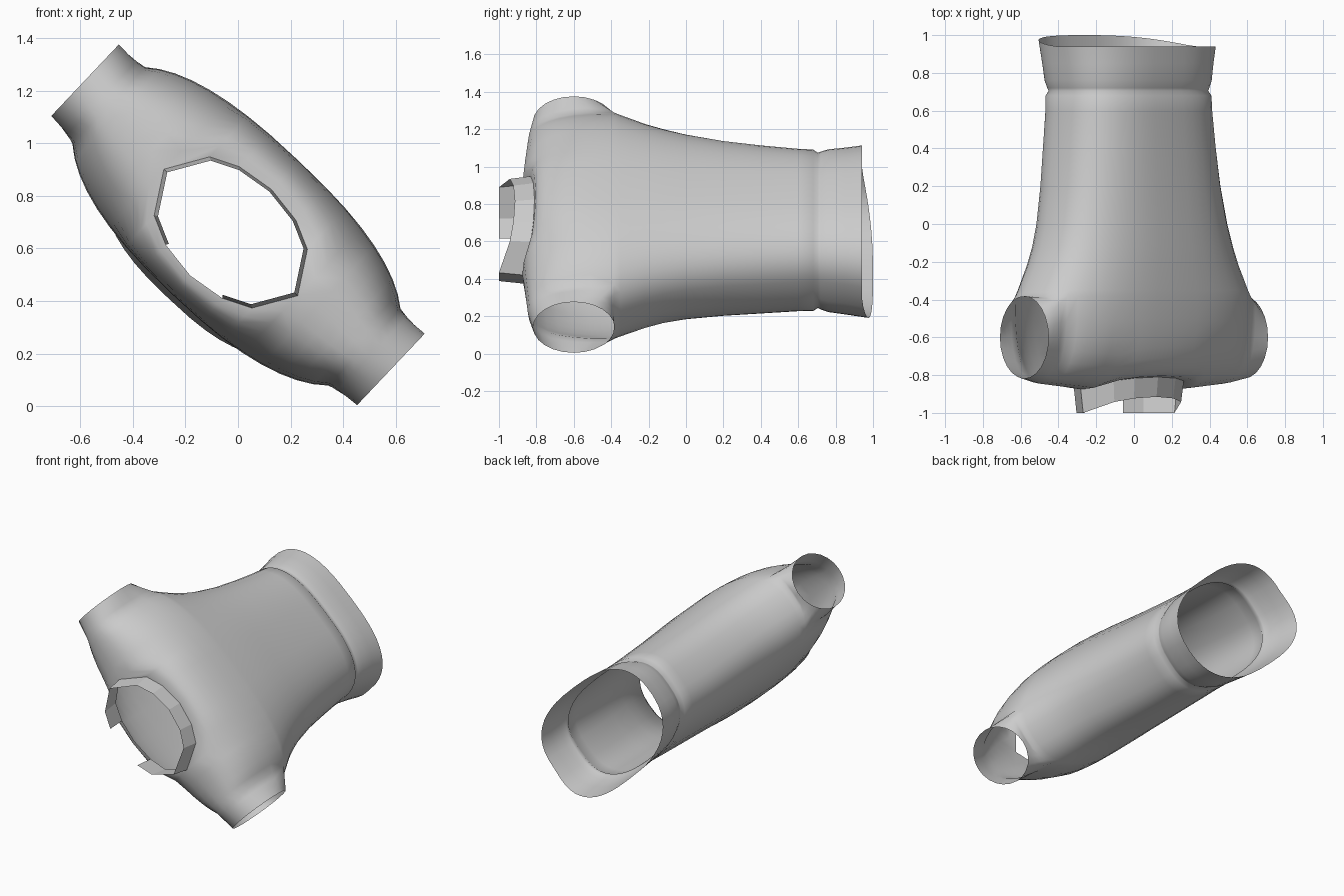
import bpy, bmesh
from math import sin, cos, pi, radians, sqrt
from mathutils import Vector

if "Cube" in bpy.data.objects:
    bpy.data.objects.remove(bpy.data.objects["Cube"])

TILT = radians(43.4)      # garment is rolled about its length (y)
MID_Z = 0.69
N, SIDE, M = 48, 4, 8     # loop points, side points per armpit, steps per shoulder half
NECK0, NECK1 = 9, 15      # columns at both ends of the neckline
NECK_U, NECK_V, NECK_C = 0.35, 0.225, -0.04


def place(u, v, y):
    """Width u, depth v, length y -> tilted world position."""
    return Vector((u * cos(TILT) + v * sin(TILT), y,
                   MID_Z - u * sin(TILT) + v * cos(TILT)))


def power(x, e=0.8):
    return abs(x) ** e * (1 if x >= 0 else -1)


def lerp(a, b, t):
    return a + (b - a) * t


def finish(bm, name, smooth):
    bmesh.ops.remove_doubles(bm, verts=bm.verts, dist=0.0005)
    bmesh.ops.recalc_face_normals(bm, faces=bm.faces)
    mesh = bpy.data.meshes.new(name)
    bm.to_mesh(mesh)
    bm.free()
    ob = bpy.data.objects.new(name, mesh)
    bpy.context.collection.objects.link(ob)
    if smooth:
        bpy.context.view_layer.objects.active = ob
        ob.select_set(True)
        bpy.ops.object.shade_smooth_by_angle(angle=radians(60))
        ob.select_set(False)
    return ob


def strip(bm, a, b, closed=False):
    n = len(a)
    for i in range(n if closed else n - 1):
        j = (i + 1) % n
        bm.faces.new((a[i], a[j], b[j], b[i]))


# torso sections: y, half width, front depth, back depth, roundness
KEYS = [(0.94, .51, .28, .385, .75), (0.85, .492, .275, .37, .75), (0.76, .48, .27, .36, .75),
        (0.72, .468, .258, .346, .75), (0.705, .462, .253, .339, .75), (0.68, .476, .271, .355, .75),
        (0.6, .48, .273, .353, .75), (0.4, .503, .284, .356, .76), (0.2, .53, .296, .358, .77),
        (0.0, .573, .312, .36, .79), (-.12, .612, .322, .361, .8), (-.22, .655, .328, .363, .8),
        (-.3, .7, .332, .364, .8), (-.35, .728, .334, .364, .8), (-.385, .75, .335, .364, .8)]

bm = bmesh.new()
loops, uv = [], []
for y, a, front, back, e in KEYS:
    loop, uv = [], []
    shift = (front - back) / 2 * max(0, min(1, (y + 0.1) / 0.4))   # sides follow at the hem
    for i in range(N):
        t = 2 * pi * i / N
        b = (front - shift) if i <= N // 2 else (back + shift)
        u, v = a * power(cos(t), e), b * power(sin(t), e) + shift
        # the back of the hem hangs a little longer
        drop = max(0, -sin(t)) * 0.06 if y > 0.9 else 0
        uv.append((u, v))
        loop.append(bm.verts.new(place(u, v, y + drop)))
    loops.append(loop)
for l0, l1 in zip(loops, loops[1:]):
    strip(bm, l0, l1, True)
chest, Y0 = loops[-1], KEYS[-1][0]

# shoulders: each front/back column arches up to the shoulder line or neckline
cols = list(range(SIDE, N // 2 - SIDE + 1))
edge_u = abs(uv[NECK0][0])
arches = {}
for sgn in (1, -1):
    for i in cols:
        k = i if sgn == 1 else N - i
        u0, w = uv[k]
        in_neck = NECK0 <= i <= NECK1
        u1 = u0 * NECK_U / edge_u if in_neck else u0
        r = 0 if i in (NECK0, NECK1) or not in_neck else sqrt(max(0, 1 - (u1 / NECK_U) ** 2))
        v1 = NECK_C * (1 if in_neck else 0.5) + sgn * NECK_V * r
        if in_neck:
            top = -0.875 + (0.065 if sgn == 1 else 0.02) * r
        else:
            top = lerp(-0.872, -0.845, (abs(u0) - 0.38) / 0.29)
        col = [chest[k]]
        for j in range(1, M + 1):
            s = j / M
            e = s * pi / 2
            col.append(bm.verts.new(place(lerp(u0, u1, s), lerp(v1, w, power(cos(e) if j < M else 0)),
                                          lerp(Y0, top, power(sin(e))))))
        arches[sgn, i] = col
    for i in cols[:-1]:
        strip(bm, arches[sgn, i], arches[sgn, i + 1])

# short sleeves: armhole ring drawn out to an oval opening
for end in (1, -1):
    c = SIDE if end == 1 else N // 2 - SIDE
    low = [chest[i % N] if end == 1 else chest[N // 2 - i] for i in range(-SIDE, SIDE + 1)]
    front, back = arches[1, c], arches[-1, c]
    if low[0] is not back[0]:                        # start from the back side
        low.reverse()
    ring = low + front[1:] + back[::-1][1:-1]
    start = [v.co.copy() for v in ring]
    prev = ring
    for s in (0.3, 0.6, 0.85, 1.0):
        new = []
        for n, p in enumerate(start):
            q = radians(210 + n * 360 / len(start))
            goal = place(end * 0.8, 0.187 * cos(q), -0.6 - 0.218 * sin(q))
            new.append(bm.verts.new(p.lerp(goal, s)))
        strip(bm, prev, new, True)
        prev = new

# neckline path, from the back gap round the front to the other side of the gap
mid = (NECK0 + NECK1) // 2
order = [(-1, i) for i in range(mid - 1, NECK0, -1)] + \
        [(1, i) for i in range(NECK0, NECK1 + 1)] + \
        [(-1, i) for i in range(NECK1 - 1, mid, -1)]
neck = [arches[k][-1].co.copy() for k in order]
finish(bm, "shirt_body", True)

# open neckband, low at the front and high at the sides, narrowing to its rim, flat faceted
bm = bmesh.new()
base = [bm.verts.new(p) for p in neck]
rim = []
centre = place(0, NECK_C, 0)
for p in neck:
    d = Vector((p.x - centre.x, 0, p.z - centre.z))
    depth = d.dot(Vector((sin(TILT), 0, cos(TILT)))) / NECK_V
    y = -1.0 + 0.085 * max(0, depth)
    rim.append(bm.verts.new((centre.x + d.x * 0.95, y, centre.z + d.z * 0.95)))
strip(bm, base, rim)
finish(bm, "neckband", False)
